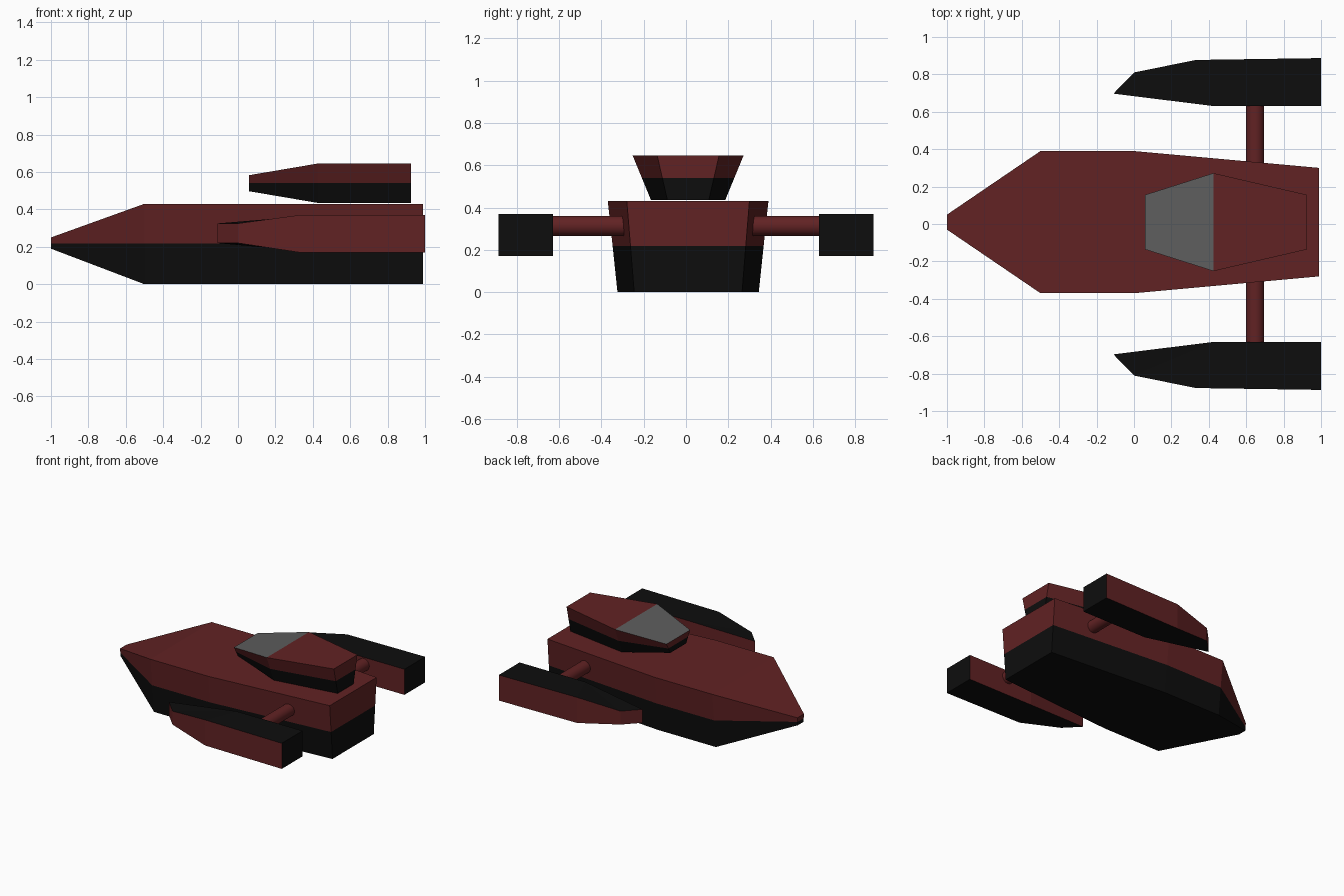
import bpy, bmesh, math

if "Cube" in bpy.data.objects:
    bpy.data.objects.remove(bpy.data.objects["Cube"])


def material(name, rgb):
    m = bpy.data.materials.new(name)
    m.diffuse_color = (*rgb, 1)
    m.use_nodes = True
    m.node_tree.nodes["Principled BSDF"].inputs["Base Color"].default_value = m.diffuse_color
    return m


RED = material("dark_red", (0.12, 0.016, 0.017))
BLACK = material("black", (0.004, 0.004, 0.004))
GLASS = material("glass_grey", (0.11, 0.11, 0.11))


def finish(name, bm, mats):
    bmesh.ops.recalc_face_normals(bm, faces=bm.faces)
    me = bpy.data.meshes.new(name)
    bm.to_mesh(me)
    bm.free()
    for m in mats:
        me.materials.append(m)
    ob = bpy.data.objects.new(name, me)
    bpy.context.collection.objects.link(ob)
    return ob


def two_tone_loft(name, stations, mid_z, taper, y0, glass=False):
    """Stations (x, half width, z bottom, z top); red above mid_z, black below."""
    bm = bmesh.new()
    rings = []
    for x, w, zb, zt in stations:
        rows = [(zb, taper), (mid_z, (1 + taper) / 2), (zt, 1)]
        left = [bm.verts.new((x, y0 - w * k, z)) for z, k in rows]
        right = [bm.verts.new((x, y0 + w * k, z)) for z, k in rows]
        rings.append(left + right[::-1])      # lower-left up, over, and down

    slots = [1, 0, 0, 0, 1, 1]                # material for each ring edge
    for n, (a, b) in enumerate(zip(rings, rings[1:])):
        for i in range(6):
            j = (i + 1) % 6
            f = bm.faces.new((a[i], a[j], b[j], b[i]))
            f.material_index = 2 if glass and n == 0 and i == 2 else slots[i]
    for r in (rings[0], rings[-1]):           # split end caps
        bm.faces.new((r[1], r[2], r[3], r[4])).material_index = 0
        bm.faces.new((r[0], r[1], r[4], r[5])).material_index = 1
    return finish(name, bm, (RED, BLACK, GLASS))


# Main hull
two_tone_loft("hull", [(-1.0, 0.04, 0.19, 0.25), (-0.5, 0.38, 0, 0.43),
                       (0.0, 0.38, 0, 0.43), (0.99, 0.29, 0, 0.43)],
              0.217, 0.88, 0.01)

# Cockpit with sloped windscreen
two_tone_loft("cockpit", [(0.06, 0.146, 0.497, 0.583), (0.425, 0.262, 0.435, 0.645),
                          (0.925, 0.146, 0.435, 0.645)],
              0.54, 0.67, 0.01, glass=True)

# Side pods: outline points (x, y, z bottom, z top), black decks and red sides
OUTLINE = [(-0.11, 0.697, 0.22, 0.325), (0.0, 0.81, 0.22, 0.325),
           (0.33, 0.877, 0.17, 0.37), (1.0, 0.887, 0.17, 0.37),
           (1.0, 0.63, 0.17, 0.37), (0.43, 0.63, 0.17, 0.37)]

for side, label in ((-1, "front"), (1, "back")):
    bm = bmesh.new()
    low = [bm.verts.new((x, side * y, zb)) for x, y, zb, zt in OUTLINE]
    top = [bm.verts.new((x, side * y, zt)) for x, y, zb, zt in OUTLINE]
    for v in (low, top):
        for ids in ((0, 1, 5), (1, 2, 5), (2, 3, 4, 5)):
            bm.faces.new([v[i] for i in ids]).material_index = 1
    for i in range(6):
        j = (i + 1) % 6
        f = bm.faces.new((low[i], low[j], top[j], top[i]))
        f.material_index = 1 if i == 3 else 0     # tail end is black
    finish(label + "_pod", bm, (RED, BLACK))

    # Round strut joining hull and pod
    bpy.ops.mesh.primitive_cylinder_add(vertices=32, radius=0.048, depth=0.36,
                                        location=(0.648, side * 0.46, 0.313),
                                        rotation=(math.pi / 2, 0, 0))
    strut = bpy.context.object
    strut.name = label + "_strut"
    strut.data.materials.append(RED)
    bpy.ops.object.shade_smooth_by_angle()
